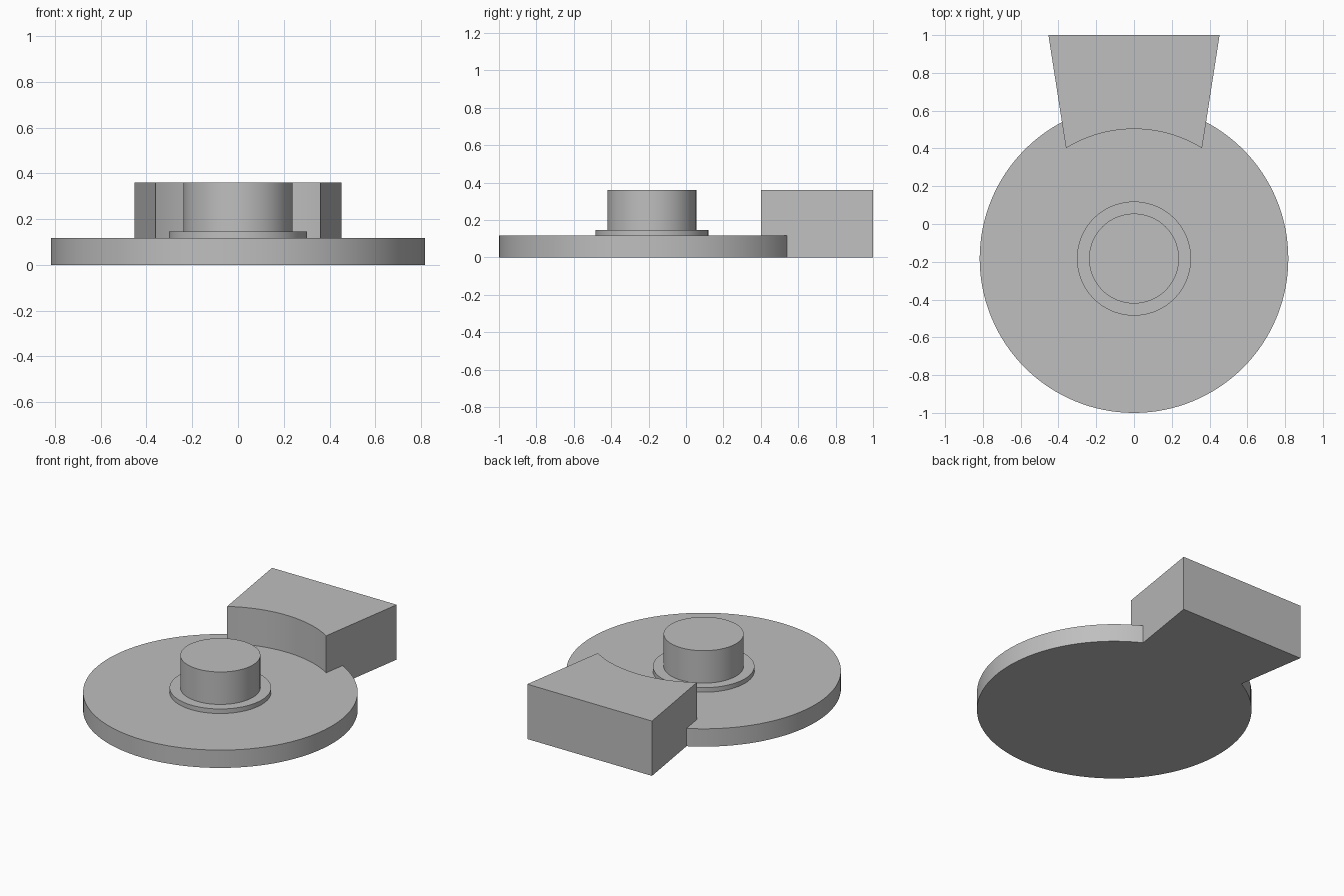
import bpy, bmesh
from math import radians, sin, cos, asin

if "Cube" in bpy.data.objects:
    bpy.data.objects.remove(bpy.data.objects["Cube"], do_unlink=True)

CENTRE_Y = -0.183
DISC_TOP = 0.117
TOP = 0.36

grey = bpy.data.materials.new("plain_grey")
grey.use_nodes = True
colour = (0.52, 0.52, 0.52, 1)
grey.diffuse_color = colour
grey.node_tree.nodes["Principled BSDF"].inputs["Base Color"].default_value = colour


def extrude_outline(name, outline, low, high):
    """Solid prism from a counter-clockwise outline."""
    bm = bmesh.new()
    base = bm.faces.new([bm.verts.new((x, y, low)) for x, y in outline])
    grown = bmesh.ops.extrude_face_region(bm, geom=[base], use_keep_orig=True)
    moved = [v for v in grown["geom"] if isinstance(v, bmesh.types.BMVert)]
    bmesh.ops.translate(bm, verts=moved, vec=(0, 0, high - low))
    bmesh.ops.recalc_face_normals(bm, faces=bm.faces)
    mesh = bpy.data.meshes.new(name)
    bm.to_mesh(mesh)
    bm.free()
    mesh.materials.append(grey)
    obj = bpy.data.objects.new(name, mesh)
    bpy.context.collection.objects.link(obj)
    return obj


def arc(radius, start, end, steps):
    """Points about the disc axis, angles in radians from +y towards -x."""
    return [(-radius * sin(a), CENTRE_Y + radius * cos(a))
            for a in (start + (end - start) * i / steps for i in range(steps + 1))]


def cylinder(name, radius, low, high):
    return extrude_outline(name, arc(radius, 0, radians(360), 128)[:-1], low, high)


# Round base plate with stepped central boss
disc = cylinder("base_disc", 0.817, 0, DISC_TOP)
collar = cylinder("boss_collar", 0.302, DISC_TOP, 0.147)
boss = cylinder("centre_boss", 0.238, 0.147, TOP)

# Flared block whose inner face is concentric with the disc
half = asin(0.36 / 0.686)
outline = arc(0.686, -half, half, 32) + [(-0.453, 1), (0.453, 1)]
block = extrude_outline("flared_block", outline, 0, TOP)

# Trim the block where it sits on the disc
cutter = cylinder("block_cutter", 0.817, -0.1, DISC_TOP)
cut = block.modifiers.new("seat_on_disc", "BOOLEAN")
cut.operation = "DIFFERENCE"
cut.solver = "EXACT"
cut.object = cutter
bpy.context.view_layer.objects.active = block
bpy.ops.object.select_all(action="DESELECT")
block.select_set(True)
bpy.ops.object.modifier_apply(modifier=cut.name)
bpy.data.objects.remove(cutter, do_unlink=True)

# Smooth the round walls, keeping the rims sharp
for obj in (disc, collar, boss, block):
    bpy.ops.object.select_all(action="DESELECT")
    obj.select_set(True)
    bpy.context.view_layer.objects.active = obj
    bpy.ops.object.shade_smooth_by_angle(angle=radians(30))
